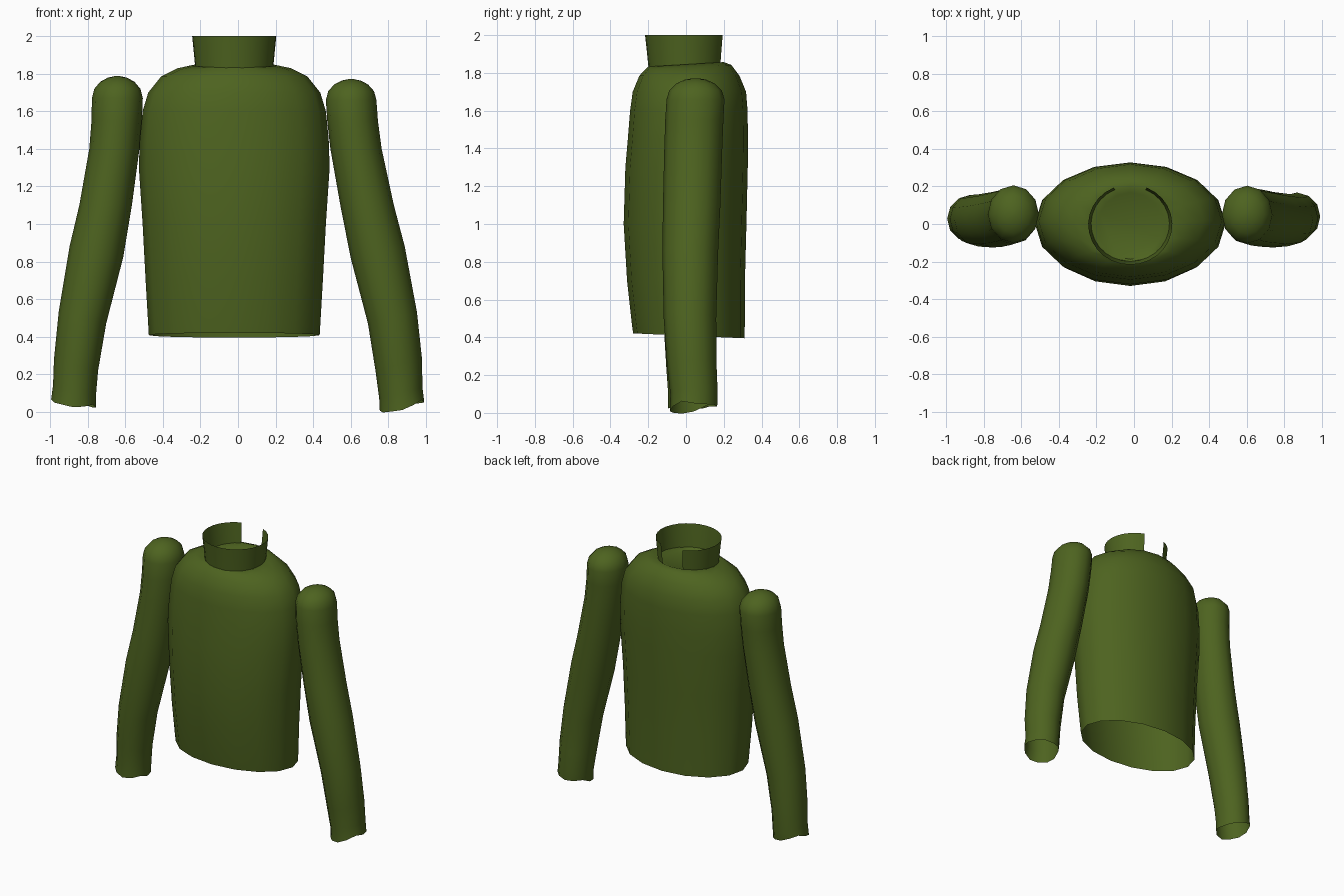
import bpy, bmesh
from math import sin, cos, pi, radians

green = bpy.data.materials.new("olive_cloth")
green.diffuse_color = (0.075, 0.125, 0.014, 1)


def finish(name, bm):
    bmesh.ops.recalc_face_normals(bm, faces=bm.faces)
    me = bpy.data.meshes.new(name)
    bm.to_mesh(me)
    bm.free()
    me.materials.append(green)
    ob = bpy.data.objects.new(name, me)
    bpy.context.collection.objects.link(ob)
    bpy.ops.object.select_all(action='DESELECT')
    ob.select_set(True)
    bpy.context.view_layer.objects.active = ob
    bpy.ops.object.shade_smooth_by_angle(angle=radians(50))
    return ob


def loft(name, rings, sides, hem, start=0.0, sweep=2 * pi, cap=True):
    """Rings are (z, centre x, radius x, centre y, radius y); hem(i, c, s) shifts z."""
    bm = bmesh.new()
    closed = sweep > 6.28
    count = sides if closed else sides + 1
    rows = []
    for i, (z, cx, rx, cy, ry) in enumerate(rings):
        row = []
        for k in range(count):
            a = start + sweep * k / sides
            c, s = cos(a), sin(a)
            row.append(bm.verts.new((cx + rx * c, cy + ry * s, z + hem(i, c, s))))
        rows.append(row)
    for low, high in zip(rows, rows[1:]):
        for k in range(sides):
            n = (k + 1) % count
            bm.faces.new((low[k], low[n], high[n], high[k]))
    if cap:
        bm.faces.new(rows[-1])
    return finish(name, bm)


# Torso: open at the hem, closed just under the collar
torso = [
    (0.408, -0.02, 0.455, 0.015, 0.295), (0.46, -0.02, 0.458, 0.012, 0.299),
    (0.70, -0.02, 0.472, 0.0, 0.312), (1.00, -0.02, 0.488, -0.005, 0.325),
    (1.30, -0.02, 0.508, 0.003, 0.324), (1.45, -0.02, 0.503, 0.01, 0.318),
    (1.60, -0.02, 0.488, 0.015, 0.311), (1.70, -0.02, 0.458, 0.018, 0.300),
    (1.785, -0.02, 0.390, 0.018, 0.265), (1.83, -0.02, 0.300, 0.012, 0.228),
    (1.845, -0.02, 0.225, 0.0, 0.200), (1.83, -0.02, 0.175, -0.01, 0.178),
]
loft("torso", torso, 16,
     lambda i, c, s: -0.013 * s if i < 2 else (0.012 * s if i > 8 else 0))

# Collar: flared band with a gap at the back
collar = [(1.835, -0.02, 0.208, 0.0, 0.198), (1.92, -0.02, 0.216, -0.002, 0.206),
          (2.0, -0.02, 0.224, -0.003, 0.214)]
loft("collar", collar, 24,
     lambda i, c, s: 0.015 * s if i == 0 else 0,
     start=pi / 2 + radians(23), sweep=2 * pi - radians(46), cap=False)


# Sleeves: bent tubes with rounded shoulders and an uneven open cuff
def sleeve(name, side, top, path):
    rings = [(z, (a + b) / 2, (b - a) / 2, (f + r) / 2, (r - f) / 2)
             for z, a, b, f, r in path]
    z0, cx, rx, cy, ry = rings[-1]
    for t in (25, 48, 68, 84):
        k = cos(radians(t))
        rings.append((z0 + (top - z0) * sin(radians(t)), cx, rx * k, cy, ry * k))

    def hem(i, c, s):
        if i == 0:
            return 0.022 * side * c + 0.014 * cos(3 * s + 2 * c) + 0.012 * s
        return 0.03 * side * c if i < 5 else 0
    loft(name, rings, 12, hem)


sleeve("right_sleeve", 1, 1.772, [
    (0.035, 0.755, 0.992, -0.085, 0.165), (0.10, 0.752, 0.982, -0.083, 0.168),
    (0.25, 0.732, 0.980, -0.10, 0.162), (0.50, 0.692, 0.953, -0.118, 0.160),
    (0.85, 0.600, 0.888, -0.125, 0.170), (1.10, 0.545, 0.830, -0.122, 0.182),
    (1.40, 0.492, 0.765, -0.115, 0.192), (1.55, 0.475, 0.745, -0.110, 0.198),
    (1.66, 0.468, 0.737, -0.103, 0.204)])
sleeve("left_sleeve", -1, 1.788, [
    (0.05, -0.995, -0.757, -0.095, 0.150), (0.11, -0.985, -0.757, -0.095, 0.155),
    (0.25, -0.980, -0.745, -0.105, 0.155), (0.50, -0.955, -0.702, -0.120, 0.158),
    (0.85, -0.897, -0.612, -0.125, 0.170), (1.10, -0.845, -0.565, -0.122, 0.182),
    (1.40, -0.792, -0.525, -0.112, 0.194), (1.55, -0.780, -0.512, -0.108, 0.200),
    (1.67, -0.778, -0.507, -0.100, 0.206)])
